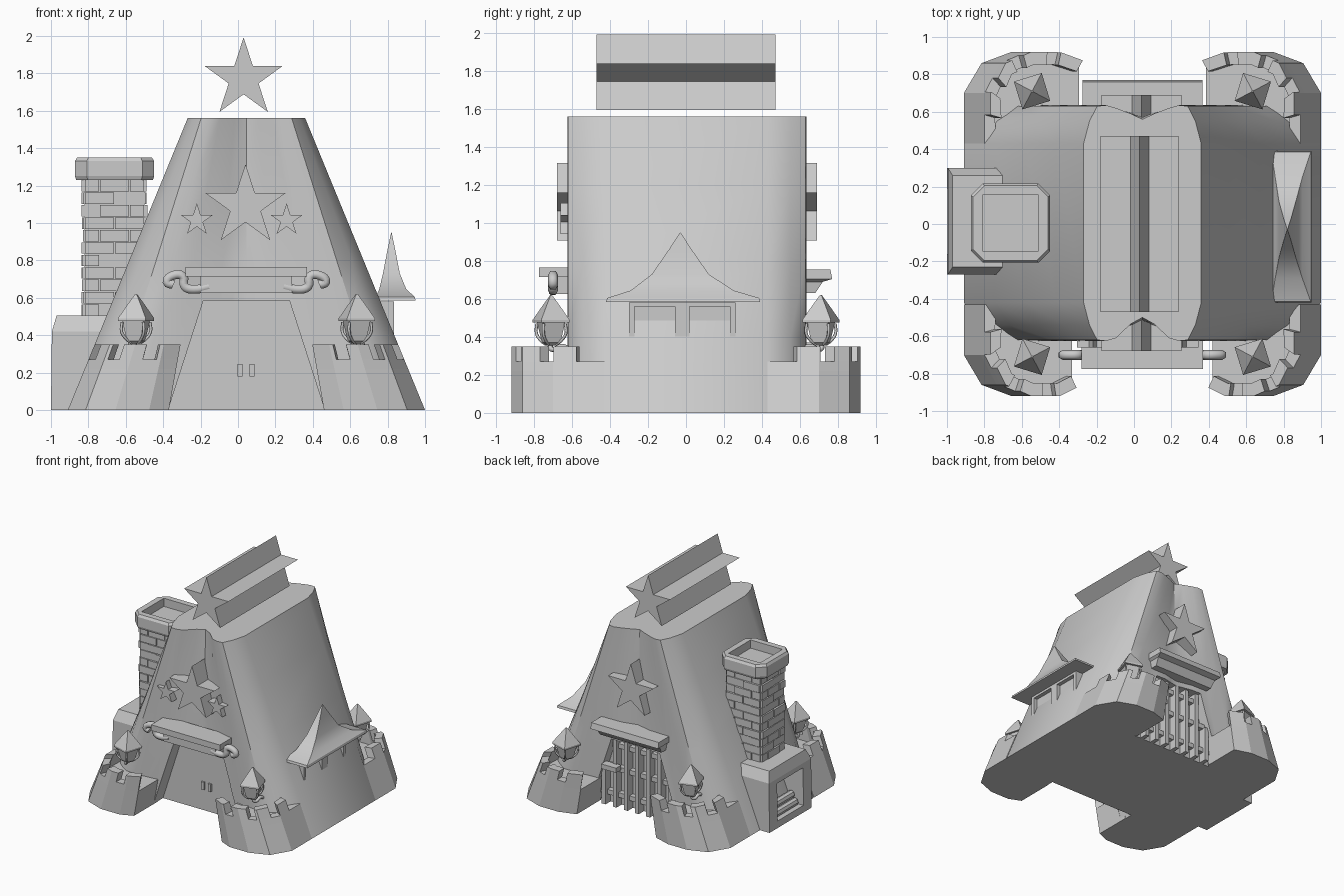
import bpy, bmesh, math, random
from mathutils import Vector

if "Cube" in bpy.data.objects:
    bpy.data.objects.remove(bpy.data.objects["Cube"])

random.seed(4)
CX = 0.045           # the house axis sits slightly right of the origin
SLOPE = 0.43         # walls narrow in x with height


def taper(z):
    return 1 - SLOPE * z


def finish(name, bm, smooth=None):
    bmesh.ops.recalc_face_normals(bm, faces=bm.faces)
    me = bpy.data.meshes.new(name)
    bm.to_mesh(me)
    bm.free()
    ob = bpy.data.objects.new(name, me)
    bpy.context.collection.objects.link(ob)
    if smooth:
        bpy.ops.object.select_all(action='DESELECT')
        ob.select_set(True)
        bpy.context.view_layer.objects.active = ob
        bpy.ops.object.shade_smooth_by_angle(angle=math.radians(smooth))
    return ob


def add_loft(bm, rings):
    vr = [[bm.verts.new(p) for p in r] for r in rings]
    n = len(vr[0])
    for a, b in zip(vr, vr[1:]):
        for i in range(n):
            j = (i + 1) % n
            bm.faces.new((a[i], a[j], b[j], b[i]))
    bm.faces.new(vr[0])
    bm.faces.new(vr[-1])


def loft(name, rings, smooth=None):
    bm = bmesh.new()
    add_loft(bm, rings)
    return finish(name, bm, smooth)


def rect(x0, x1, y0, y1, z):
    return [(x0, y0, z), (x1, y0, z), (x1, y1, z), (x0, y1, z)]


def add_box(bm, x0, x1, y0, y1, z0, z1):
    add_loft(bm, [rect(x0, x1, y0, y1, z0), rect(x0, x1, y0, y1, z1)])


def box(name, *b):
    bm = bmesh.new()
    add_box(bm, *b)
    return finish(name, bm)


def prism_y(name, pts, y0, y1):
    return loft(name, [[(x, y, z) for x, z in pts] for y in (y0, y1)])


def cut(ob, cutter):
    m = ob.modifiers.new('cut', 'BOOLEAN')
    m.operation, m.object, m.solver = 'DIFFERENCE', cutter, 'EXACT'
    cutter.hide_render = True
    bpy.context.view_layer.objects.active = ob
    bpy.ops.object.modifier_apply(modifier=m.name)
    bpy.data.objects.remove(cutter)


def tube(name, pts, r):
    cu = bpy.data.curves.new(name, 'CURVE')
    cu.dimensions, cu.bevel_depth, cu.bevel_resolution = '3D', r, 1
    cu.use_fill_caps, cu.resolution_u = True, 4
    s = cu.splines.new('BEZIER')
    s.bezier_points.add(len(pts) - 1)
    for b, p in zip(s.bezier_points, pts):
        b.co = p
        b.handle_left_type = b.handle_right_type = 'AUTO'
    ob = bpy.data.objects.new(name, cu)
    bpy.context.collection.objects.link(ob)


def star(name, cx, cz, r, y0, y1):
    pts = [(cx + q * math.sin(a), cz + q * math.cos(a))
           for i in range(10) for a in [i * math.pi / 5] for q in [r if i % 2 == 0 else r * .382]]
    prism_y(name, pts, y0, y1)


# Tent-shaped main body with a valley down the middle of front and back
def body_ring(z):
    w, t = .955 * taper(z), z / 1.56
    front, back = .57 - .07 * t, .61 - .05 * t
    half = [(0, -front), (.2 * w, -front - .035), (.45 * w, -.61), (.62 * w, -.625), (.77 * w, -.62),
            (.9 * w, -.54), (w, -.42), (w, .43), (.9 * w, .55), (.77 * w, .63), (.62 * w, .635),
            (.45 * w, .62), (.2 * w, back + .03), (0, back)]
    full = half + [(-x, y) for x, y in half[-2:0:-1]]
    return [(CX + x, y, z) for x, y in full]


body = loft('house_body', [body_ring(z) for z in (0, .4, .8, 1.2, 1.56)], 35)
door_shape = [(CX - .425, -.02), (CX + .425, -.02), (CX + .23, .585), (CX - .23, .585)]
cut(body, prism_y('front_door_cutter', door_shape, -1.2, -.48))
cut(body, prism_y('back_door_cutter', door_shape, .53, 1.2))

# Front door handles
for x in (.01, .075):
    box('door_handle', x - .013, x + .013, -.495, -.475, .18, .245)

# Back door: vertical bars over rails
bm = bmesh.new()
for i in range(-3, 4):
    x = i * .105
    top = .58 if abs(x) < .22 else .58 - (abs(x) - .22) * 2.9
    add_box(bm, CX + x - .018, CX + x + .018, .52, .60, 0, top)
for z in (.08, .3, .5):
    hw = .41 - .32 * z
    add_box(bm, CX - hw, CX + hw, .52, .575, z, z + .04)
finish('back_door_bars', bm)
box('back_door_latch', .2, .34, .59, .66, .33, .37)


# Corner bastions: tapered block, parapet and merlons
def bastion(sx, sy, inner):
    path = [Vector(p) for p in ((.955, .43), (.955, .70), (.86, .86), (.70, .92), (.52, .92), (inner, .875))]
    mid = Vector((.62, .5))

    def at(p, z):
        return (CX + sx * p.x * taper(z), sy * p.y, z)

    lens = [0]
    for a, b in zip(path, path[1:]):
        lens.append(lens[-1] + (b - a).length)

    def point(t):
        d = t * lens[-1]
        for i in range(5):
            if d <= lens[i + 1] + 1e-6:
                return path[i].lerp(path[i + 1], (d - lens[i]) / (lens[i + 1] - lens[i]))

    bm = bmesh.new()
    base = path + [Vector((inner, .55)), Vector((inner + .1, .43))]
    add_loft(bm, [[at(p, z) for p in base] for z in (0, .22)])

    def wall(t0, t1, z0, z1):
        ts = [t0] + [l / lens[-1] for l in lens if t0 < l / lens[-1] < t1] + [t1]
        out = [point(t) for t in ts]
        inn = [p + (mid - p).normalized() * .07 for p in reversed(out)]
        add_loft(bm, [[at(p, z) for p in out + inn] for z in (z0, z1)])

    wall(0, 1, .22, .27)
    for t0, t1 in ((.16, .29), (.38, .52), (.6, .76), (.85, 1)):
        wall(t0, t1, .27, .35)
    finish('corner_bastion', bm)


# Lanterns on curled feet
def lantern(x, y, sx, sy):
    def ring(r, z):
        return [(x + r * math.cos(a), y + r * math.sin(a), z)
                for a in [math.radians(28 + 90 * k) * sx * sy for k in range(4)]]
    loft('lantern_glass', [ring(r, z) for r, z in ((.03, .355), (.055, .37), (.085, .48))])
    loft('lantern_roof', [ring(r, z) for r, z in ((.11, .475), (.11, .49), (.055, .56), (.006, .62))])
    for k in range(4):
        a = math.radians(28 + 90 * k)
        tube('lantern_scroll', [(x + r * math.cos(a), y + r * math.sin(a) * sx * sy, z)
                                for r, z in ((.085, .47), (.088, .42), (.06, .38), (.03, .36))], .008)
    tube('lantern_bracket', [(x, y, .37), (x + .02 * sx, y, .335), (x + .03 * sx, y - .06 * sy, .35),
                             (x + .03 * sx, y - .13 * sy, .31)], .014)


for sx in (-1, 1):
    for sy in (-1, 1):
        bastion(sx, sy, .415 if sy < 0 else .375)
        lantern(CX + sx * .59, sy * .71, sx, sy)

# Stars: long one on the ridge, plus gable ornaments
star('ridge_star', .03, 1.772, .22, -.47, .47)
star('front_large_star', .04, 1.09, .225, -.68, -.48)
star('back_large_star', .04, 1.09, .225, .5, .69)
for x in (-.22, .26):
    star('front_small_star', x, 1.015, .09, -.66, -.58)

# Front canopy with scroll brackets
box('front_canopy', -.28, .37, -.775, -.58, .715, .765)
box('front_canopy_beam', -.2, .29, -.72, -.5, .625, .715)
for s in (-1, 1):
    tube('canopy_scroll', [(CX + s * x, -.7, z) for x, z in
         ((.2, .66), (.28, .645), (.33, .66), (.34, .715), (.39, .72), (.425, .685), (.39, .67))], .027)

# Back canopy, flared towards its top edge
loft('back_canopy', [rect(CX - .29, CX + .29, .55, .68, .63), rect(CX - .3, CX + .3, .55, .72, .69),
                     rect(CX - .32, CX + .32, .55, .77, .705), rect(CX - .32, CX + .32, .55, .76, .755)])

# Side window with two panes and a pointed awning
win = box('window_frame', .7, .835, -.3, .26, .27, .58)
for y in (-.165, .125):
    cut(win, box('pane_cutter', .8, .9, y - .107, y + .107, .29, .56))
loft('window_awning', [rect(.73, .95, -.42, .39, .585), rect(.735, .945, -.415, .385, .605),
                       rect(.755, .9, -.29, .25, .645), rect(.775, .865, -.18, .12, .73),
                       rect(.8, .84, -.09, .03, .86), rect(.819, .821, -.031, -.029, .95)], 30)

# Fireplace block with logs
hearth = loft('fireplace_block', [rect(-1, -.55, -.27, .3, 0), rect(-.995, -.55, -.27, .3, .42),
                                  rect(-.97, -.55, -.23, .26, .505)])
cut(hearth, box('hearth_cutter', -1.2, -.8, -.16, .19, .06, .38))
for x, z in ((-.94, .09), (-.87, .09), (-.905, .145)):
    loft('fire_log', [[(x + .033 * math.cos(k * math.pi / 4), y, z + .033 * math.sin(k * math.pi / 4))
                       for k in range(8)] for y in (-.13, .16)])

# Brick chimney: core plus staggered bricks
bm = bmesh.new()
X0, X1, Y0, Y1, H = -.82, -.5, -.15, .16, .0665
add_box(bm, X0, X1, Y0, Y1, .45, 1.25)
for row in range(11):
    z = .5 + row * H
    splits = (0, .5, 1) if row % 2 else (0, .25, .75, 1)
    for a, b in zip(splits, splits[1:]):
        for side in range(4):
            d = random.uniform(.006, .018)
            if side < 2:
                xa, xb = X0 + a * (X1 - X0), X0 + b * (X1 - X0)
                ya, yb = (Y0 - d, Y0 + .02) if side == 0 else (Y1 - .02, Y1 + d)
                xa, xb = xa + .003, xb - .003
            else:
                ya, yb = Y0 + a * (Y1 - Y0) + .003, Y0 + b * (Y1 - Y0) - .003
                xa, xb = (X0 - d, X0 + .02) if side == 2 else (X1 - .02, X1 + d)
            add_box(bm, xa, xb, ya, yb, z + .003, z + H - .003)
finish('chimney_bricks', bm)


# Chimney cap: chamfered square collar, hollow on top
def cap_ring(s, z):
    return [(-.66 + a * s, .005 + b * s, z) for a, b in
            ((1, .7), (.7, 1), (-.7, 1), (-1, .7), (-1, -.7), (-.7, -1), (.7, -1), (1, -.7))]


cap = loft('chimney_cap', [cap_ring(s, z) for s, z in ((.205, 1.23), (.212, 1.25), (.212, 1.33), (.2, 1.35))])
cut(cap, box('flue_cutter', -.81, -.51, -.145, .155, 1.28, 1.5))
